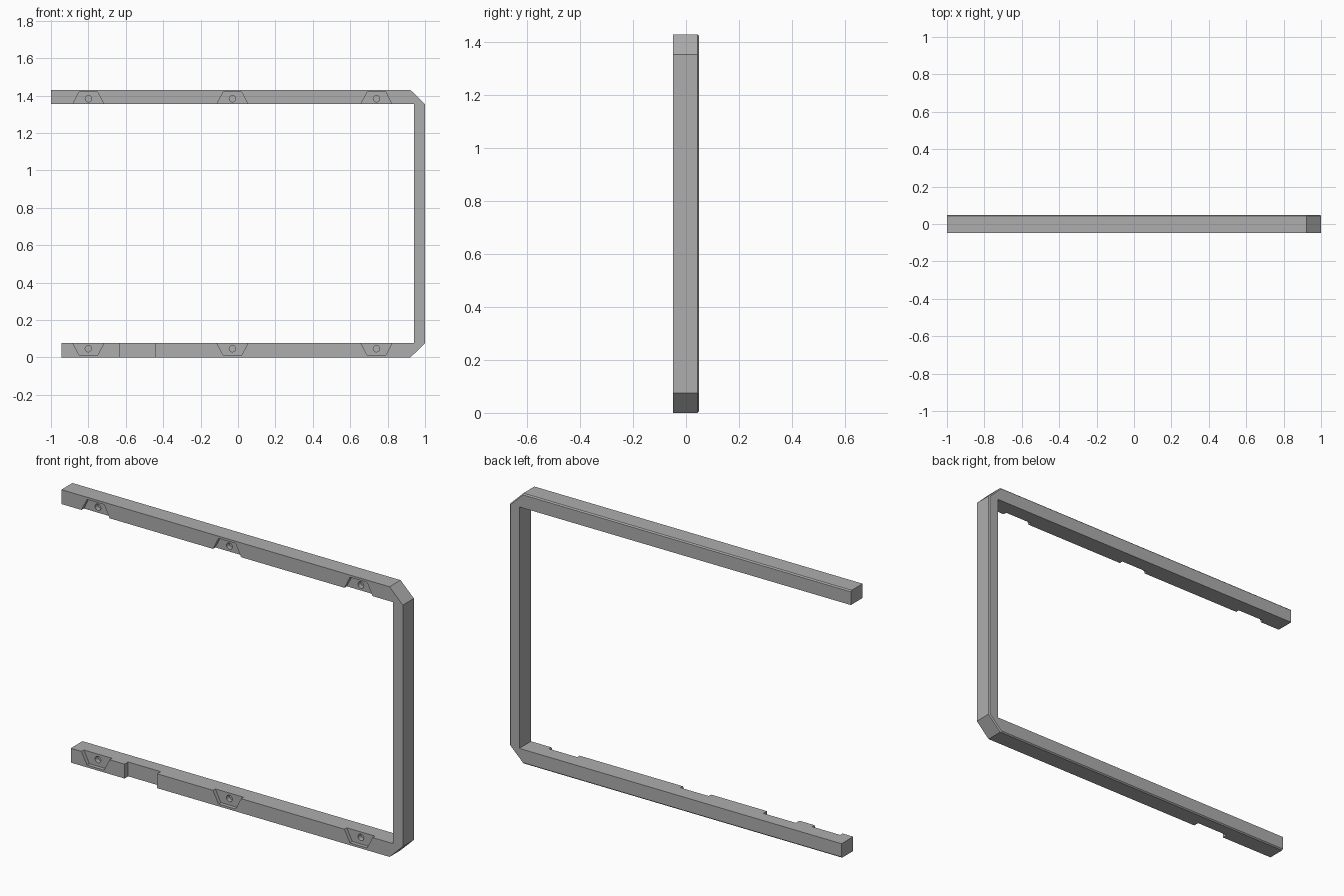
import bpy, bmesh, math
from mathutils import Matrix

cube = bpy.data.objects.get("Cube")
if cube:
    bpy.data.objects.remove(cube, do_unlink=True)

FRONT, BACK, HEIGHT, BAR = -0.049, 0.049, 1.43, 0.076
EDGE = 0.006                      # small chamfer on the outer back edge
POCKET, NOTCH, HOLE = 0.02, 0.03, 0.045   # cut depths from the front

grey = bpy.data.materials.new("plain grey")
grey.use_nodes = True
colour = (0.42, 0.42, 0.42, 1)
grey.diffuse_color = colour
grey.node_tree.nodes["Principled BSDF"].inputs["Base Color"].default_value = colour


def make(name, bm):
    bmesh.ops.recalc_face_normals(bm, faces=bm.faces)
    mesh = bpy.data.meshes.new(name)
    bm.to_mesh(mesh)
    bm.free()
    mesh.materials.append(grey)
    obj = bpy.data.objects.new(name, mesh)
    bpy.context.collection.objects.link(obj)
    return obj


def loft(name, sections):
    """Join matching (outline, y) sections into a closed solid."""
    bm = bmesh.new()
    rings = [[bm.verts.new((x, y, z)) for x, z in pts] for pts, y in sections]
    for a, b in zip(rings, rings[1:]):
        for i in range(len(a)):
            j = (i + 1) % len(a)
            bm.faces.new((a[i], a[j], b[j], b[i]))
    bm.faces.new(rings[0])
    bm.faces.new(rings[-1])
    return make(name, bm)


def outline(inset):
    """U-shaped frame seen from the front, outer edges pulled in by inset."""
    d = inset
    k = d * math.tan(math.pi / 8)
    return [(-0.945, d), (0.922 - k, d), (1 - d, BAR + k),
            (1 - d, HEIGHT - BAR - k), (0.922 - k, HEIGHT - d), (-1, HEIGHT - d),
            (-1, HEIGHT - BAR), (0.942, HEIGHT - BAR),
            (0.942, BAR), (-0.945, BAR)]


# Frame
frame = loft("frame", [(outline(0), FRONT), (outline(0), BACK - EDGE),
                       (outline(EDGE), BACK)])


def cut(cutter):
    mod = frame.modifiers.new(cutter.name, 'BOOLEAN')
    mod.operation, mod.solver, mod.object = 'DIFFERENCE', 'EXACT', cutter
    cutter.hide_render = True
    cutter.hide_set(True)


# Screw pockets and blind holes on both rails
cutters = []
for x in (-0.8, -0.03, 0.74):
    for rail in ("lower", "upper"):
        flip = (lambda z: z) if rail == "lower" else (lambda z: HEIGHT - z)
        pts = [(x - 0.05, flip(0.012)), (x + 0.05, flip(0.012)),
               (x + 0.085, flip(BAR + 0.005)), (x - 0.085, flip(BAR + 0.005))]
        cutters.append(loft(rail + "_pocket_cutter",
                            [(pts, FRONT - 0.02), (pts, FRONT + POCKET)]))
        bm = bmesh.new()
        place = Matrix.Translation((x, FRONT + HOLE / 2, flip(0.047)))
        bmesh.ops.create_cone(bm, cap_ends=True, segments=24, radius1=0.017,
                              radius2=0.017, depth=HOLE,
                              matrix=place @ Matrix.Rotation(math.pi / 2, 4, 'X'))
        cutters.append(make(rail + "_hole_cutter", bm))

# Notch across the lower rail
notch = [(-0.63, -0.02), (-0.44, -0.02), (-0.44, BAR + 0.02), (-0.63, BAR + 0.02)]
cutters.append(loft("notch_cutter", [(notch, FRONT - 0.02), (notch, FRONT + NOTCH)]))

for c in cutters:
    cut(c)

# Bake the cuts and drop the helpers
bpy.context.view_layer.update()
graph = bpy.context.evaluated_depsgraph_get()
mesh = bpy.data.meshes.new_from_object(frame.evaluated_get(graph))
frame.modifiers.clear()
frame.data = mesh
for c in cutters:
    bpy.data.objects.remove(c, do_unlink=True)
